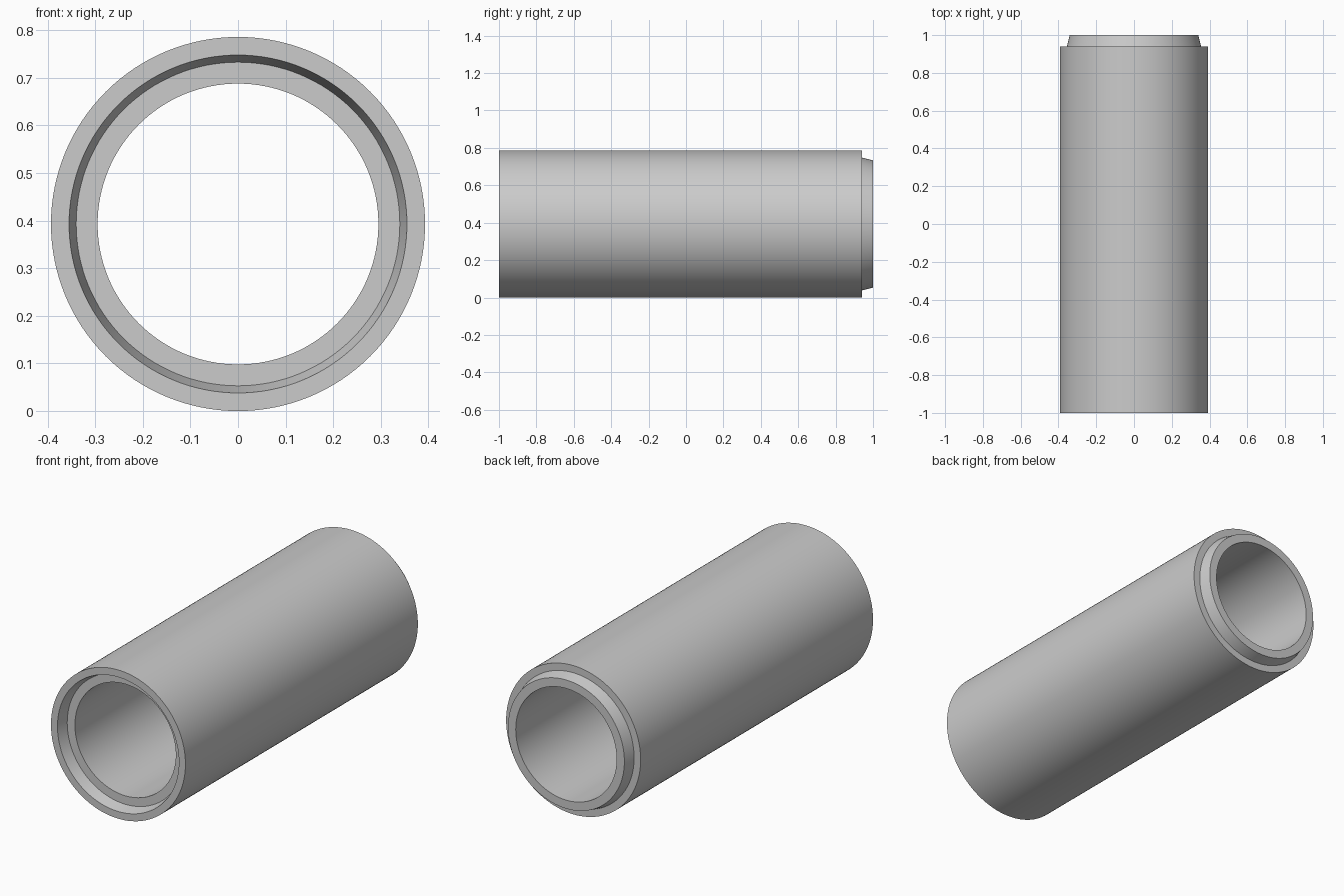
import bpy, bmesh
from math import cos, sin, tau

if "Cube" in bpy.data.objects:
    bpy.data.objects.remove(bpy.data.objects["Cube"])

R_OUT, R_BORE = 0.393, 0.295      # outer wall and bore
R_WIDE, R_NARROW = 0.355, 0.34    # tapered joint radii
DEPTH, SEGS = 0.06, 128

# Closed cross-section (radius, y): socket in front, spigot at back
profile = [
    (R_OUT, -1), (R_OUT, 1 - DEPTH),
    (R_WIDE, 1 - DEPTH), (R_NARROW, 1),
    (R_BORE, 1), (R_BORE, -1 + DEPTH),
    (R_NARROW, -1 + DEPTH), (R_WIDE, -1),
]

# Revolve the section around the y axis
bm = bmesh.new()
rings = []
for i in range(SEGS):
    a = tau * i / SEGS
    rings.append([bm.verts.new((r * cos(a), y, r * sin(a))) for r, y in profile])
n = len(profile)
for i in range(SEGS):
    a, b = rings[i], rings[(i + 1) % SEGS]
    for j in range(n):
        k = (j + 1) % n
        bm.faces.new((a[j], a[k], b[k], b[j]))
bmesh.ops.recalc_face_normals(bm, faces=bm.faces)

mesh = bpy.data.meshes.new("pipe_section")
bm.to_mesh(mesh)
bm.free()
pipe = bpy.data.objects.new("pipe_section", mesh)
pipe.location.z = R_OUT
bpy.context.collection.objects.link(pipe)

# Smooth walls, crisp rims
bpy.context.view_layer.objects.active = pipe
pipe.select_set(True)
bpy.ops.object.shade_smooth_by_angle(angle=0.5)
